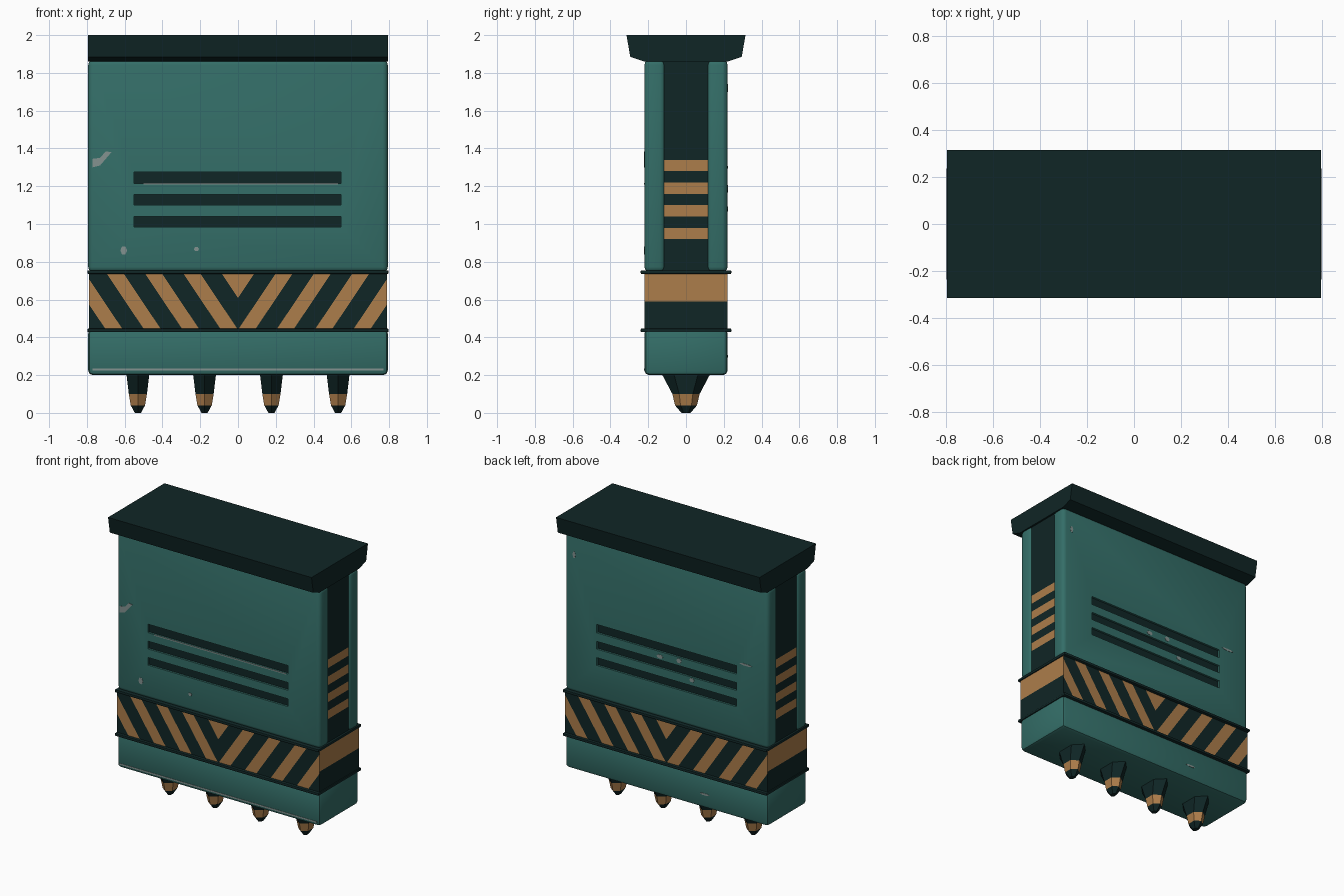
import bpy, bmesh, math
from mathutils import Vector

if "Cube" in bpy.data.objects:
    bpy.data.objects.remove(bpy.data.objects["Cube"])


def material(name, rgb):
    m = bpy.data.materials.new(name)
    m.diffuse_color = (*rgb, 1)
    m.use_nodes = True
    m.node_tree.nodes["Principled BSDF"].inputs["Base Color"].default_value = m.diffuse_color
    return m


TEAL = material("teal paint", (0.034, 0.156, 0.138))
DARK = material("dark green black", (0.005, 0.019, 0.019))
TAN = material("tan", (0.413, 0.205, 0.069))
WORN = material("worn grey", (0.23, 0.29, 0.28))


def finish(name, bm, mats, smooth=False):
    bmesh.ops.recalc_face_normals(bm, faces=bm.faces)
    me = bpy.data.meshes.new(name)
    bm.to_mesh(me)
    bm.free()
    for m in mats:
        me.materials.append(m)
    ob = bpy.data.objects.new(name, me)
    bpy.context.collection.objects.link(ob)
    if smooth:
        soften(ob)
    return ob


def soften(ob):
    for p in ob.data.polygons:
        p.use_smooth = True
    ob.data.set_sharp_from_angle(angle=math.radians(35))


def box_mesh(x, y, z):
    bm = bmesh.new()
    bmesh.ops.create_cube(bm, size=1)
    for v in bm.verts:
        v.co = Vector([r[0] + (c + 0.5) * (r[1] - r[0]) for c, r in zip(v.co, (x, y, z))])
    return bm


def box(name, x, y, z, mat, bevel=0, segments=1):
    bm = box_mesh(x, y, z)
    if bevel:
        bmesh.ops.bevel(bm, geom=bm.edges[:], offset=bevel, segments=segments,
                        profile=0.5, affect='EDGES')
    return finish(name, bm, [mat], bevel > 0 and segments > 1)


def cut(bm, co, no, half=0):
    # half = -1 or 1 cuts only the faces on that side of x = 0
    faces = [f for f in bm.faces if not half or f.calc_center_median().x * half > 0]
    geom = set(faces)
    for f in faces:
        geom.update(f.verts)
        geom.update(f.edges)
    bmesh.ops.bisect_plane(bm, geom=list(geom), plane_co=co, plane_no=no, dist=1e-5)


# top cap: flared profile extruded along x
bm = bmesh.new()
half = [(0.22, 1.86), (0.295, 1.885), (0.315, 2.0)]
profile = half + [(-y, z) for y, z in reversed(half)]
face = bm.faces.new([bm.verts.new((-0.795, y, z)) for y, z in profile])
ext = bmesh.ops.extrude_face_region(bm, geom=[face])
bmesh.ops.translate(bm, vec=(1.59, 0, 0),
                    verts=[g for g in ext["geom"] if isinstance(g, bmesh.types.BMVert)])
finish("top_cap", bm, [DARK])

# dark core with tan bars on both ends
bm = box_mesh((-0.782, 0.782), (-0.15, 0.15), (0.7, 1.88))
bars = [(0.92 + 0.12 * i, 0.98 + 0.12 * i) for i in range(4)]
for lo, hi in bars:
    for z in (lo, hi):
        cut(bm, (0, 0, z), (0, 0, 1))
bm.normal_update()
for f in bm.faces:
    z = f.calc_center_median().z
    f.material_index = int(abs(f.normal.x) > 0.5 and any(a < z < b for a, b in bars))
finish("core", bm, [DARK, TAN])

# front and back panels with three recessed slots
slots = [(0.985, 1.04), (1.10, 1.155), (1.215, 1.275)]
for side, name in ((-1, "front_panel"), (1, "back_panel")):
    ys = sorted((side * 0.11, side * 0.22))
    panel = box(name, (-0.793, 0.793), ys, (0.745, 1.87), TEAL, 0.028, 3)
    for lo, hi in slots:
        cy = sorted((side * 0.2, side * 0.3))
        cutter = box("slot_cutter", (-0.55, 0.545), cy, (lo, hi), TEAL)
        cutter.hide_render = True
        mod = panel.modifiers.new("slot", 'BOOLEAN')
        mod.operation, mod.object = 'DIFFERENCE', cutter
        bpy.context.view_layer.objects.active = panel
        bpy.ops.object.modifier_apply(modifier=mod.name)
        bpy.data.objects.remove(cutter)
    soften(panel)
box("slot_backing", (-0.6, 0.6), (-0.206, 0.206), (0.95, 1.31), DARK)

# hazard band: diagonal stripes front and back, two tones on the ends
Z0, Z1, PITCH, WIDTH, SLOPE = 0.44, 0.74, 0.203, 0.09, 0.67
bm = box_mesh((-0.79, 0.79), (-0.22, 0.22), (Z0, Z1))
cut(bm, (0, 0, 0), (1, 0, 0))
for s in (-1, 1):
    for k in range(-1, 5):
        for edge in (0, WIDTH):
            cut(bm, (s * (k * PITCH + edge), 0, Z0), (s, 0, -SLOPE), s)
cut(bm, (0, 0, 0.59), (0, 0, 1))
bm.normal_update()
for f in bm.faces:
    c = f.calc_center_median()
    if abs(f.normal.x) > 0.5:
        f.material_index = int(c.z > 0.59)
    elif abs(f.normal.y) > 0.5:
        f.material_index = int((abs(c.x) - SLOPE * (c.z - Z0)) % PITCH < WIDTH)
finish("hazard_band", bm, [DARK, TAN])

# thin trims above and below the band
for name, z in (("upper_trim", 0.745), ("lower_trim", 0.437)):
    box(name, (-0.797, 0.797), (-0.24, 0.24), (z - 0.01, z + 0.01), DARK, 0.006, 2)

# lower block
box("lower_block", (-0.793, 0.793), (-0.22, 0.22), (0.2, 0.445), TEAL, 0.024, 2)

# four tapered six-sided prongs
rings = [(0.22, 0.062, 0.135), (0.2, 0.06, 0.125), (0.1, 0.048, 0.072),
         (0.04, 0.038, 0.058), (0.0, 0.016, 0.024)]
for i, x in enumerate((-0.53, -0.177, 0.177, 0.53)):
    bm = bmesh.new()
    loops = []
    for z, rx, ry in rings:
        loops.append([bm.verts.new((x + rx / 0.866 * math.sin(k * math.pi / 3),
                                    ry * math.cos(k * math.pi / 3), z)) for k in range(6)])
    for j in range(len(loops) - 1):
        a, b = loops[j], loops[j + 1]
        for k in range(6):
            n = (k + 1) % 6
            f = bm.faces.new((a[k], a[n], b[n], b[k]))
            f.material_index = int(j == 2)
    bm.faces.new(loops[0])
    bm.faces.new(loops[-1])
    finish(f"prong_{i + 1}", bm, [DARK, TAN])


# worn paint patches as thin plates on front and back
def patch(name, side, pts):
    bm = bmesh.new()
    face = bm.faces.new([bm.verts.new((x, side * 0.219, z)) for x, z in pts])
    ext = bmesh.ops.extrude_face_region(bm, geom=[face])
    bmesh.ops.translate(bm, vec=(0, side * 0.003, 0),
                        verts=[g for g in ext["geom"] if isinstance(g, bmesh.types.BMVert)])
    finish(name, bm, [WORN])


def chip(name, side, x, z, rx, rz):
    patch(name, side, [(x + rx * math.cos(k * math.pi / 3), z + rz * math.sin(k * math.pi / 3))
                       for k in range(6)])


patch("front_scratch", -1, [(-0.77, 1.30), (-0.73, 1.31), (-0.67, 1.38), (-0.70, 1.385),
                            (-0.73, 1.35), (-0.77, 1.345)])
patch("slot_edge_wear", -1, [(-0.5, 1.208), (0.53, 1.208), (0.53, 1.216), (-0.5, 1.216)])
patch("lower_edge_wear", -1, [(-0.77, 0.224), (0.77, 0.224), (0.77, 0.234), (-0.77, 0.234)])
for x, z, rx, rz in ((-0.605, 0.86, 0.018, 0.025), (-0.22, 0.867, 0.014, 0.012)):
    chip("front_chip", -1, x, z, rx, rz)
for x, z, rx, rz in ((0.05, 1.18, 0.025, 0.015), (-0.1, 1.19, 0.02, 0.018),
                     (-0.2, 1.08, 0.02, 0.015), (-0.62, 1.3, 0.05, 0.008),
                     (0.72, 1.72, 0.012, 0.025), (-0.3, 0.3, 0.04, 0.008)):
    chip("back_chip", 1, x, z, rx, rz)
